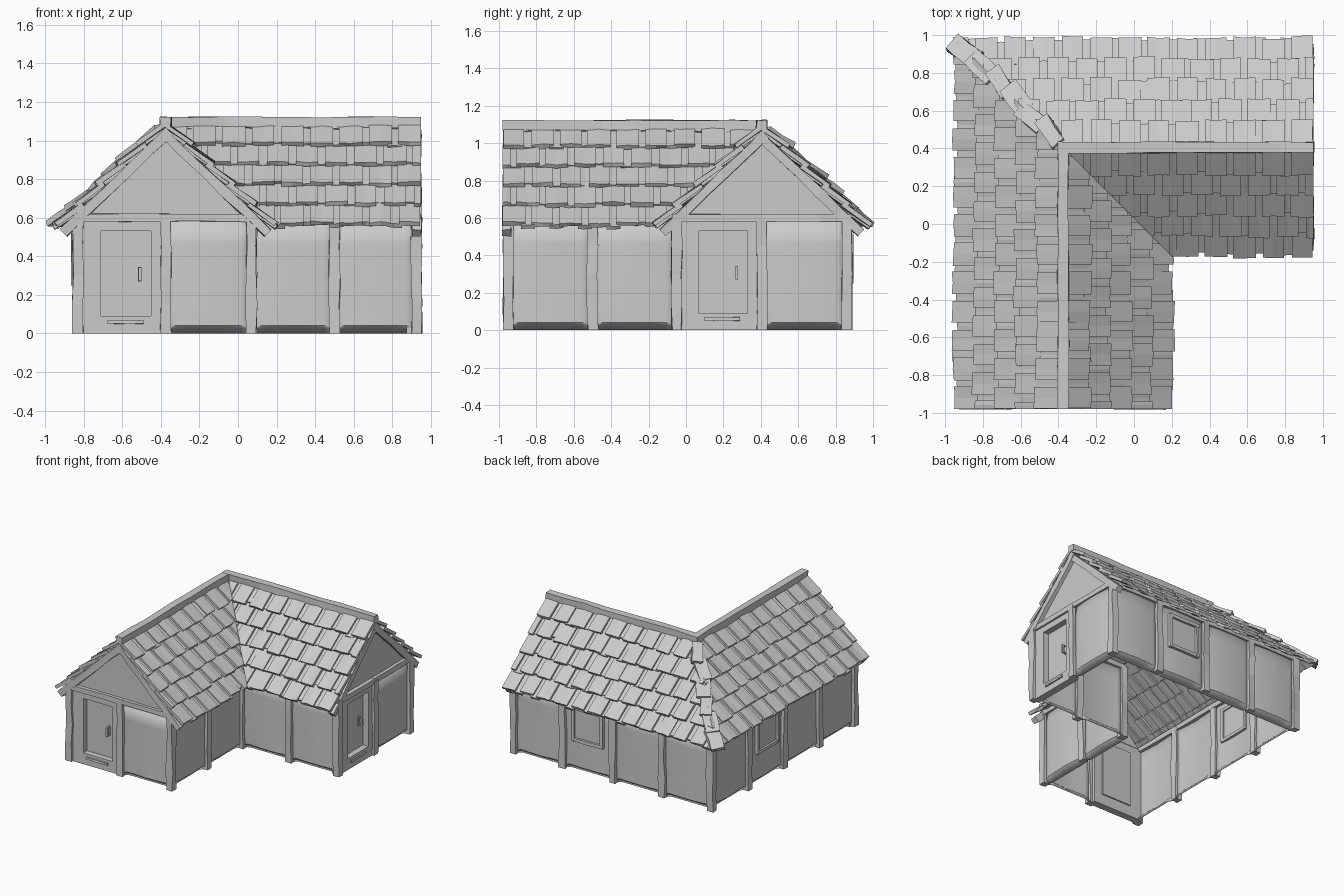
import bpy, bmesh, math, random
from mathutils import Matrix, Vector

if "Cube" in bpy.data.objects:
    bpy.data.objects.remove(bpy.data.objects["Cube"])

random.seed(7)
Z = Vector((0, 0, 1))
CORNER = Vector((-0.375, 0.405, 0))   # where the two ridges meet
RUN, APEX, EAVE = 0.545, 1.055, 0.535  # roof underside profile
SLOPE = math.hypot(RUN, APEX - EAVE)


def frame(o, ex, ey, ez):
    m = Matrix((ex, ey, ez)).transposed().to_4x4()
    m.translation = o
    return m


def beam(bm, m, lo, hi, n=1, jit=0.0):
    """Box along local x in n segments with slightly wobbly cross-sections."""
    rings = []
    for i in range(n + 1):
        x = lo[0] + (hi[0] - lo[0]) * i / n
        rings.append([bm.verts.new(m @ Vector((x, y + random.uniform(-jit, jit), z + random.uniform(-jit, jit))))
                      for y, z in ((lo[1], lo[2]), (hi[1], lo[2]), (hi[1], hi[2]), (lo[1], hi[2]))])
    for a, b in zip(rings, rings[1:]):
        for k in range(4):
            bm.faces.new((a[k], a[(k + 1) % 4], b[(k + 1) % 4], b[k]))
    bm.faces.new(rings[0])
    bm.faces.new(rings[-1])


def finish(bm, name, smooth=False):
    bmesh.ops.recalc_face_normals(bm, faces=bm.faces[:])
    me = bpy.data.meshes.new(name)
    bm.to_mesh(me)
    bm.free()
    ob = bpy.data.objects.new(name, me)
    bpy.context.collection.objects.link(ob)
    if smooth:
        bpy.ops.object.select_all(action='DESELECT')
        ob.select_set(True)
        bpy.context.view_layer.objects.active = ob
        bpy.ops.object.shade_smooth_by_angle(angle=math.radians(30))
    return ob


# Wall outline: one post per point, one bay between neighbours
pts = [(-.83, -.95), (-.375, -.95), (.07, -.95), (.07, -.5), (.07, -.05), (.5, -.05),
       (.925, -.05), (.925, .405), (.925, .86), (.49, .86), (.04, .86), (-.4, .86),
       (-.83, .86), (-.83, .405), (-.83, -.05), (-.83, -.5)]
pts = [Vector((x, y, 0)) for x, y in pts]
DOORS, WINDOWS = (0, 6), (9, 13)

posts, plates, panels = bmesh.new(), bmesh.new(), bmesh.new()
for i, p in enumerate(pts):
    q = pts[(i + 1) % len(pts)]
    t = (q - p).normalized()
    out = t.cross(Z)
    L = (q - p).length
    beam(posts, frame(p, Z, t, out), (0, -.027, -.027), (.6, .027, .027), 4, .005)
    beam(plates, frame(p, t, Z, out), (-.02, .58, -.025), (L + .02, .62, .025), 3, .003)
    bay = frame(p, t, Z, out)
    if i in DOORS:
        # door surround, recessed door, step and handle
        bm = bmesh.new()
        for lo, hi in (((0, 0), (.12, .6)), ((.38, 0), (L, .6)),
                       ((.12, .53), (.38, .6)), ((.12, 0), (.38, .09))):
            beam(bm, bay, (*lo, -.05), (*hi, .008))
        beam(bm, bay, (.15, .05, .005), (.34, .068, .02), 4, .002)
        finish(bm, f"door_surround_{i}")
        bm = bmesh.new()
        beam(bm, bay, (.115, .085, -.06), (.385, .535, -.04))
        finish(bm, f"door_{i}")
        bm = bmesh.new()
        beam(bm, bay, (.312, .27, -.04), (.33, .345, -.032))
        beam(bm, bay, (.316, .33, -.034), (.327, .34, -.01))
        beam(bm, bay, (.316, .275, -.034), (.327, .285, -.01))
        beam(bm, bay, (.314, .272, -.012), (.329, .342, 0))
        finish(bm, f"door_handle_{i}")
        continue
    # bulging plaster panel whose foot tucks inwards
    N, zs = 8, (0, .042, .12, .22, .34, .46, .6)
    grid = []
    for z in zs:
        row = []
        for k in range(N + 1):
            s = k / N
            off = .014 * math.sin(math.pi * s) + random.uniform(-.002, .002)
            if z == 0:
                off = -.03 if 0 < k < N else 0
            zz = z - (.02 if z == .042 and k in (0, N) else 0)
            row.append(panels.verts.new(bay @ Vector((s * L, zz, off))))
        grid.append(row)
    for a, b in zip(grid, grid[1:]):
        for k in range(N):
            panels.faces.new((a[k], a[k + 1], b[k + 1], b[k]))
    if i in WINDOWS:
        # window frame bars and pane
        bm = bmesh.new()
        for lo, hi in (((.09, .25), (.115, .53)), ((.345, .25), (.37, .53)),
                       ((.09, .25), (.37, .275)), ((.09, .505), (.37, .53))):
            beam(bm, bay, (*lo, -.02), (*hi, .035), 2, .002)
        finish(bm, f"window_frame_{i}")
        bm = bmesh.new()
        beam(bm, bay, (.11, .27, -.01), (.35, .51, .017))
        finish(bm, f"window_pane_{i}")
finish(posts, "wall_posts")
finish(plates, "wall_top_beams")
wall = finish(panels, "wall_panels", True)
mod = wall.modifiers.new("thickness", 'SOLIDIFY')
mod.thickness, mod.offset = .012, -1


def tiles(name, m, length, keep):
    """One roof slope: five overlapping rows of broad tiles with narrow ones in the gaps."""
    bm = bmesh.new()
    rows, pitch = 5, .152
    step = SLOPE / rows
    for r in range(rows):
        k = 0
        while k * pitch < length + pitch:
            c = k * pitch + (.06 if r % 2 == 0 else .06 + pitch / 2 - pitch)
            for mid, w, drop in ((c, random.uniform(.108, .124), 0),
                                 (c + pitch / 2, .075, -.014)):
                a, b = max(mid - w / 2, 0), min(mid + w / 2, length)
                if b - a < .015:
                    continue
                lift = drop + random.uniform(-.003, .004)
                reach = step + .03 + random.uniform(-.008, .008) + (random.uniform(-.02, .01) if drop else 0)
                tm = m @ Matrix.Translation((0, r * step - .025, .005 + lift)) @ Matrix.Rotation(.15, 4, 'X')
                beam(bm, tm, (a, 0, 0), (b, reach, .023), 2, .004)
            k += 1
    # mitre at the hip and valley
    bmesh.ops.bisect_plane(bm, geom=bm.verts[:] + bm.edges[:] + bm.faces[:], plane_co=CORNER,
                           plane_no=Vector((1, 1, 0)) * -keep, clear_outer=True)
    finish(bm, name)


# Two wings: name, gable point, inward direction, inner side, half-plane kept
wings = (("front_wing", Vector((-.375, -.98, 0)), Vector((0, 1, 0)), Vector((1, 0, 0)), -1),
         ("side_wing", Vector((.95, .405, 0)), Vector((-1, 0, 0)), Vector((0, -1, 0)), 1))
for name, g, e, inner, keep in wings:
    depth = (CORNER - g).length
    rafters = bmesh.new()
    for side, o in (("inner", inner), ("outer", -inner)):
        down = (o * RUN + Z * (EAVE - APEX)).normalized()
        nrm = (o * (APEX - EAVE) + Z * RUN).normalized()
        top = g + Z * APEX
        tiles(f"{name}_{side}_roof_tiles", frame(top, e, down, nrm),
              depth if side == "inner" else depth + .62, keep)
        beam(rafters, frame(top, down, e, nrm), (-.01, 0, -.045), (SLOPE, .045, .004), 5, .004)
    finish(rafters, f"{name}_gable_rafters")
    # gable infill
    bm = bmesh.new()
    for d in (.03, .045):
        for u, z in ((-.46, .6), (.46, .6), (0, 1.04)):
            bm.verts.new(g + e * d + inner * u + Z * z)
    bmesh.ops.convex_hull(bm, input=bm.verts[:])
    finish(bm, f"{name}_gable_panel")
    # ridge beam
    bm = bmesh.new()
    beam(bm, frame(g, e, inner, Z), (0, -.029, 1.07), (depth + .03, .029, 1.122), 8, .004)
    finish(bm, f"{name}_ridge_beam")

# Loose cap tiles down the hip
bm = bmesh.new()
hip_dir = Vector((-RUN, RUN, EAVE - APEX)).normalized()
side = Vector((1, 1, 0)).normalized()
up = side.cross(hip_dir)
up = up if up.z > 0 else -up
hip_len = Vector((RUN, RUN, APEX - EAVE)).length
for k in range(6):
    o = CORNER + Z * (APEX + .045) + hip_dir * (.06 + k * hip_len / 6.2)
    m = frame(o, hip_dir, side, up) @ Matrix.Rotation(random.uniform(-.22, .22), 4, 'Z') \
        @ Matrix.Rotation(-.08, 4, 'Y')
    w = random.uniform(.038, .055)
    beam(bm, m, (-.02, -w, -.02), (.16, w, .008), 2, .006)
finish(bm, "hip_cap_tiles")
